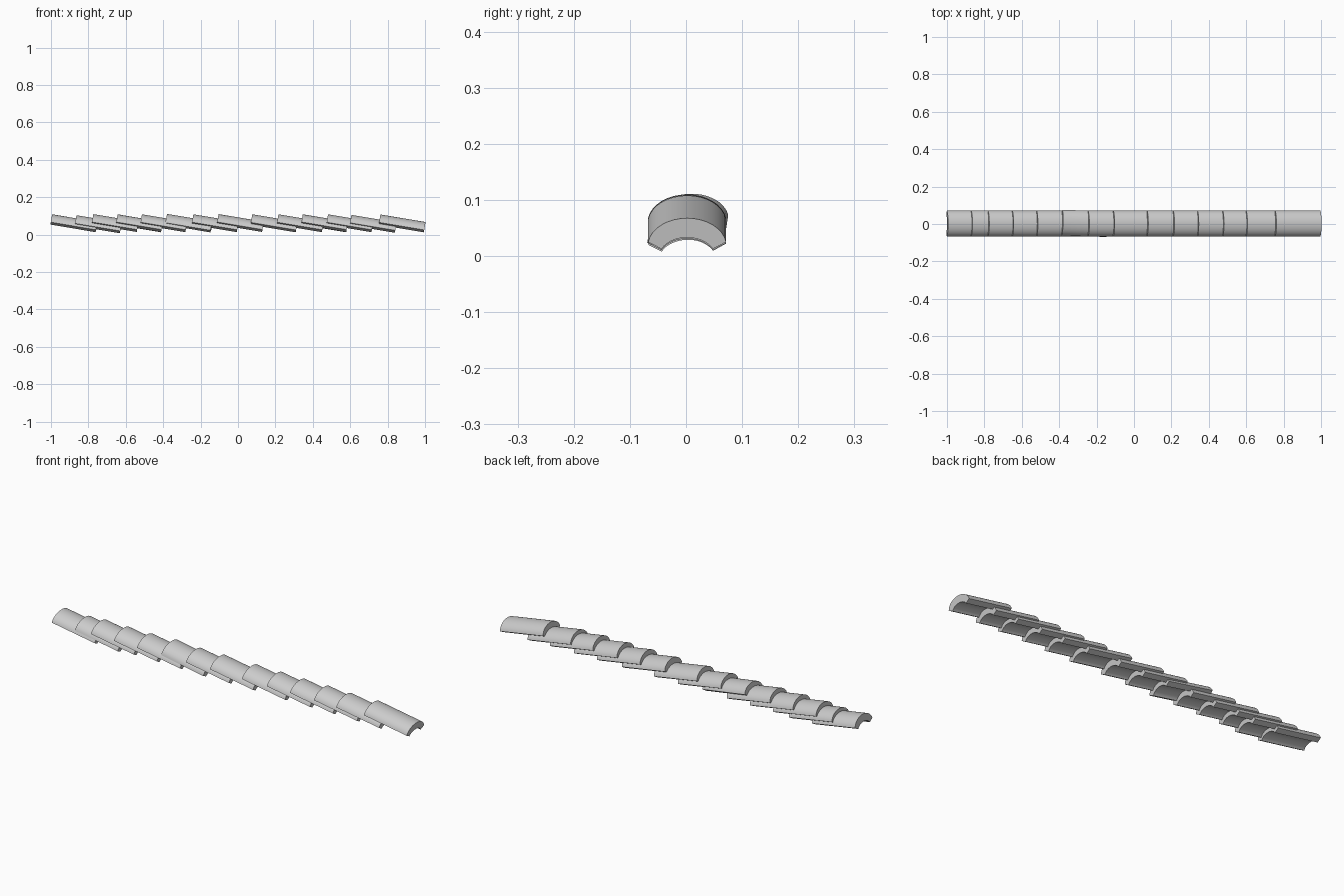
import bpy
import bmesh
from math import sin, cos, radians

cube = bpy.data.objects.get("Cube")
if cube:
    bpy.data.objects.remove(cube)

# Single clay colour
clay = bpy.data.materials.new("pale_grey_clay")
clay.use_nodes = True
colour = (0.6, 0.6, 0.6, 1)
clay.diffuse_color = colour
clay.node_tree.nodes["Principled BSDF"].inputs["Base Color"].default_value = colour

LENGTH = 0.245
SEGMENTS = 16
PITCH = radians(9.5)


def arc(width, height, crown, sweep):
    """Points of an elliptical arch from one foot over the crown to the other."""
    points = []
    for i in range(SEGMENTS + 1):
        a = radians(sweep) * (2 * i / SEGMENTS - 1)
        points.append((width * sin(a), crown - height * (1 - cos(a))))
    return points


def ridge_tile_mesh():
    """A thick arched shell running along x."""
    outer = arc(0.070, 0.050, 0.028, 82)
    inner = arc(0.050, 0.035, -0.007, 66)
    bm = bmesh.new()
    rings = []
    for x in (-LENGTH / 2, LENGTH / 2):
        rings.append([[bm.verts.new((x, y, z)) for y, z in line]
                      for line in (outer, inner)])
    (o0, i0), (o1, i1) = rings
    for k in range(SEGMENTS):
        bm.faces.new((o0[k], o0[k + 1], o1[k + 1], o1[k]))
        bm.faces.new((i0[k], i1[k], i1[k + 1], i0[k + 1]))
        bm.faces.new((o0[k], i0[k], i0[k + 1], o0[k + 1]))
        bm.faces.new((o1[k], o1[k + 1], i1[k + 1], i1[k]))
    for k in (0, SEGMENTS):
        bm.faces.new((o0[k], o1[k], i1[k], i0[k]))
    bmesh.ops.recalc_face_normals(bm, faces=bm.faces)
    mesh = bpy.data.meshes.new("ridge_tile")
    bm.to_mesh(mesh)
    bm.free()
    mesh.materials.append(clay)
    return mesh


# Overlapping tiles: upper end x, centre z, roll and yaw in degrees
tiles = [
    (-1.00, 0.061, 0, 0), (-0.87, 0.056, 1, 0), (-0.78, 0.062, 0, 0),
    (-0.65, 0.061, -1, 0), (-0.52, 0.061, 0, 0), (-0.385, 0.063, 4, -1.5),
    (-0.245, 0.061, 0, 0), (-0.11, 0.062, 0, 0), (0.07, 0.061, 1, 0),
    (0.21, 0.061, 0, 0), (0.34, 0.061, -1, 0), (0.475, 0.061, 0, 0),
    (0.60, 0.058, 0, 0), (0.755, 0.060, 0, 0),
]

bpy.ops.object.select_all(action="DESELECT")
mesh = ridge_tile_mesh()
for n, (x, z, roll, yaw) in enumerate(tiles, 1):
    tile = bpy.data.objects.new(f"ridge_tile_{n}", mesh)
    bpy.context.collection.objects.link(tile)
    tile.location = (x + LENGTH / 2, 0.002, z)
    tile.rotation_euler = (radians(roll), PITCH, radians(yaw))

# Smooth arch with crisp rims
tile.select_set(True)
bpy.context.view_layer.objects.active = tile
bpy.ops.object.shade_smooth_by_angle(angle=radians(35))
